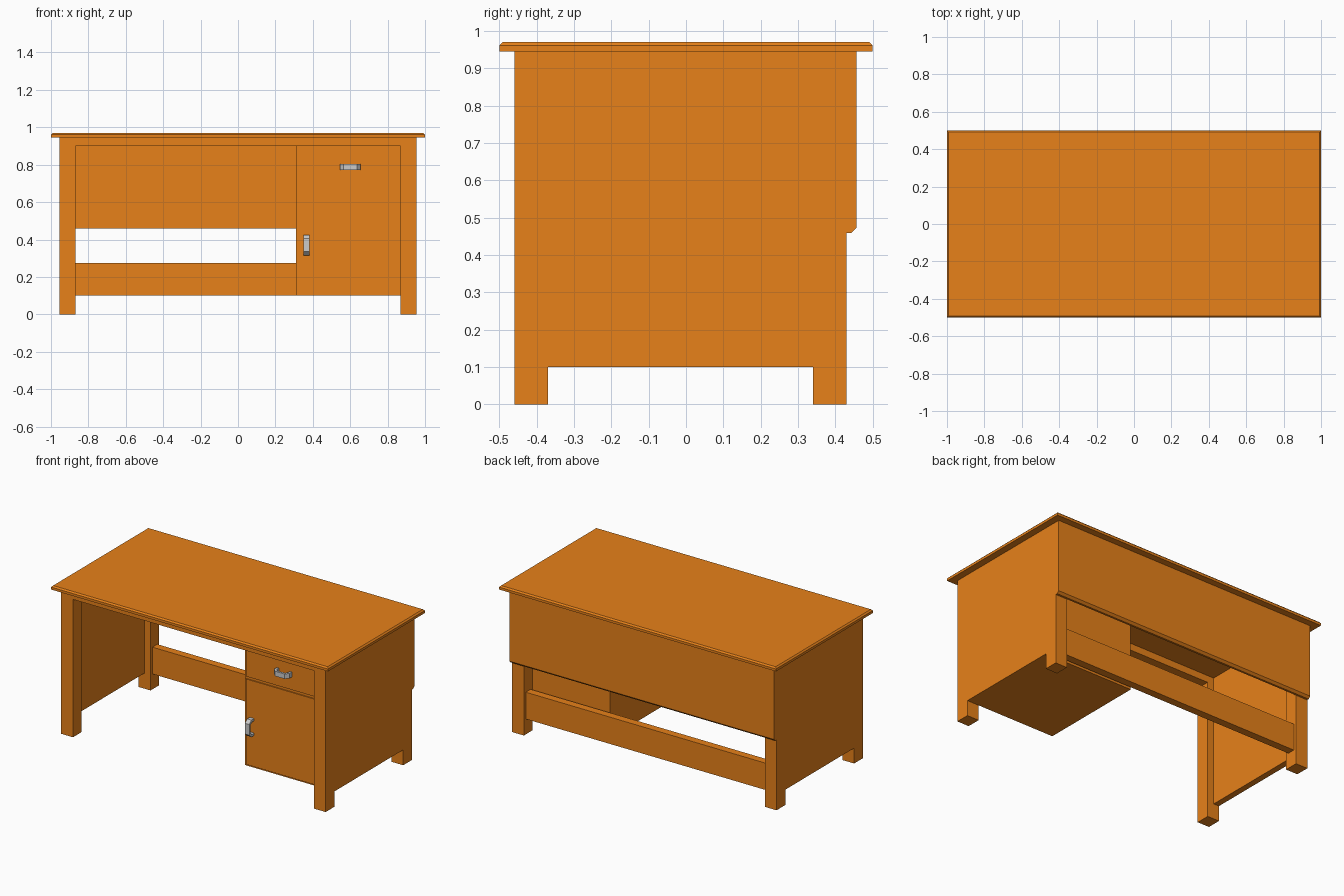
import bpy, bmesh

if "Cube" in bpy.data.objects:
    bpy.data.objects.remove(bpy.data.objects["Cube"])

wood = bpy.data.materials.new("orange_wood")
wood.diffuse_color = (0.8, 0.22, 0.01, 1)
wood.use_nodes = True
wood.node_tree.nodes["Principled BSDF"].inputs["Base Color"].default_value = wood.diffuse_color


def finish(name, bm, mat):
    bmesh.ops.recalc_face_normals(bm, faces=bm.faces)
    me = bpy.data.meshes.new(name)
    bm.to_mesh(me)
    bm.free()
    ob = bpy.data.objects.new(name, me)
    bpy.context.collection.objects.link(ob)
    if mat:
        me.materials.append(mat)
    return ob


def box(name, x, y, z, bevel=0, pick=None):
    """Box from (min, max) ranges; optionally chamfer the edges chosen by pick."""
    bm = bmesh.new()
    bmesh.ops.create_cube(bm, size=1)
    for v in bm.verts:
        v.co = [r[0] if c < 0 else r[1] for c, r in zip(v.co, (x, y, z))]
    if bevel:
        edges = [e for e in bm.edges if all(pick(v.co) for v in e.verts)]
        bmesh.ops.bevel(bm, geom=edges, offset=bevel, segments=1,
                        affect='EDGES', profile=0.5)
    return finish(name, bm, wood)


def prism(name, pts, to_xyz, half, mat=None):
    """Extrude a 2D outline symmetrically along a third axis."""
    bm = bmesh.new()
    a, b = [[bm.verts.new(to_xyz(p, q, s)) for p, q in pts] for s in (-half, half)]
    n = len(pts)
    bm.faces.new(a)
    bm.faces.new(b[::-1])
    for i in range(n):
        j = (i + 1) % n
        bm.faces.new((a[i], a[j], b[j], b[i]))
    return finish(name, bm, mat)


# Table top with chamfered upper rim
box("table_top", (-1, 1), (-0.5, 0.5), (0.945, 0.97), 0.009,
    lambda c: c.z > 0.96)

# Legs and side panels, flush on the outside
for side, s in (("left", -1), ("right", 1)):
    leg_x = sorted((s * 0.87, s * 0.955))
    box(side + "_front_leg", leg_x, (-0.46, -0.37), (0, 0.945))
    box(side + "_back_leg", leg_x, (0.34, 0.43), (0, 0.945))
    box(side + "_side_panel", sorted((s * 0.915, s * 0.955)),
        (-0.37, 0.34), (0.1, 0.945))

# Rails
box("front_top_rail", (-0.87, 0.87), (-0.46, -0.37), (0.9, 0.945))
box("lower_back_rail", (-0.87, 0.87), (0.36, 0.41), (0.1, 0.275))

# Back panel with chamfered lower outer edge
prism("back_panel", [(0.43, 0.945), (0.457, 0.945), (0.457, 0.473),
                     (0.443, 0.459), (0.43, 0.459)],
      lambda p, q, s: (s, p, q), 0.955, wood)

# Cabinet with drawer front and door
box("cabinet", (0.31, 0.915), (-0.37, 0.34), (0.1, 0.945))
box("drawer_front", (0.32, 0.86), (-0.377, -0.37), (0.685, 0.89))
box("cabinet_door", (0.32, 0.86), (-0.377, -0.37), (0.11, 0.668))

# Arched handles
arch = [(-0.055, 0), (-0.055, -0.028), (-0.035, -0.05), (0.035, -0.05),
        (0.055, -0.028), (0.055, 0), (0.04, 0), (0.04, -0.022),
        (0.028, -0.036), (-0.028, -0.036), (-0.04, -0.022), (-0.04, 0)]
prism("drawer_handle", arch,
      lambda p, q, s: (0.6 + p, -0.377 + q, 0.787 + s), 0.016)
prism("door_handle", arch,
      lambda p, q, s: (0.365 + s, -0.377 + q, 0.37 + p), 0.016)
